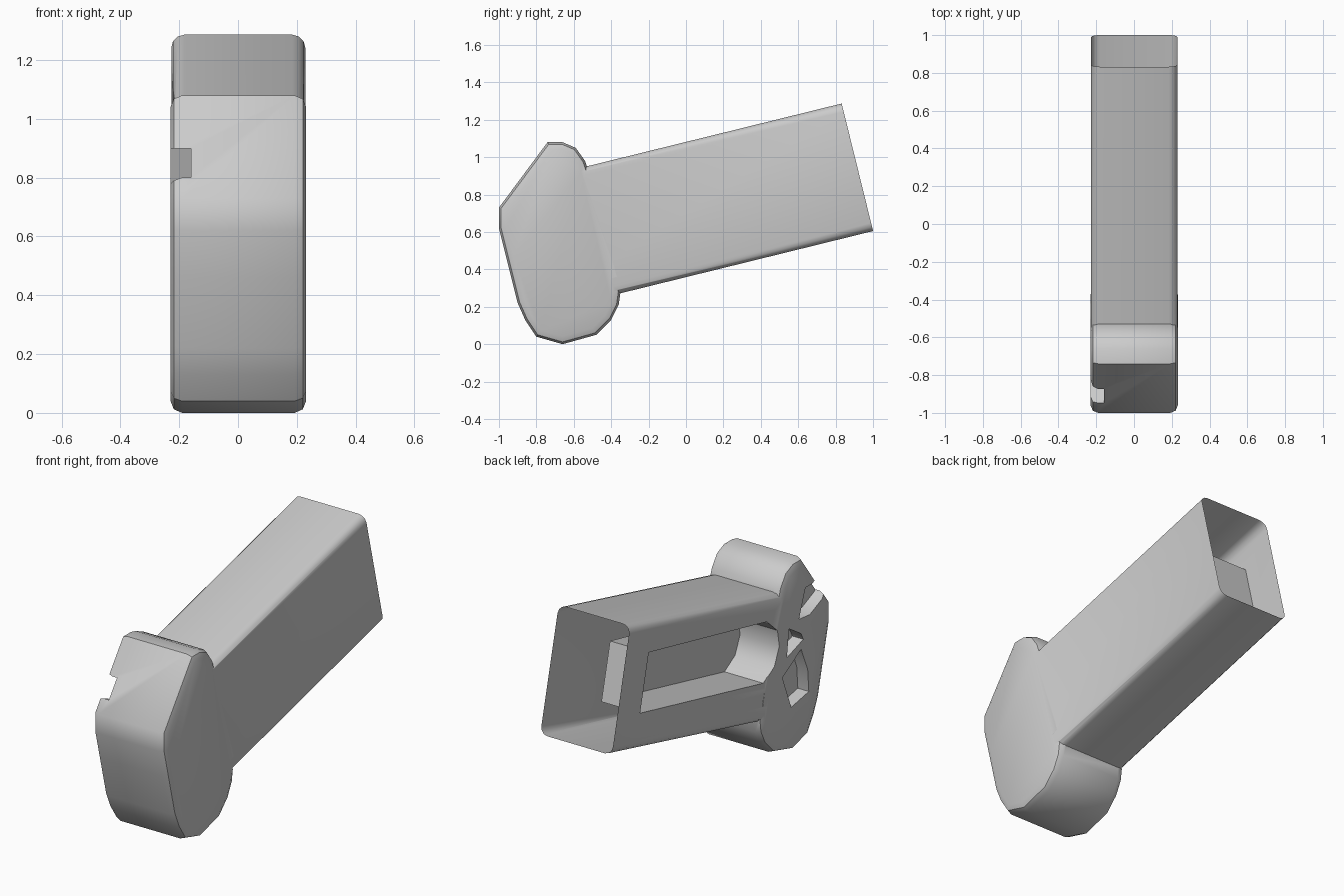
import bpy, bmesh, math
from mathutils import Vector

if "Cube" in bpy.data.objects:
    bpy.data.objects.remove(bpy.data.objects["Cube"])

# barrel axes in the (y, z) plane
TILT = math.atan2(0.335, 1.36)
C, S = math.cos(TILT), math.sin(TILT)
U_END = 1.116


def tilt(pts):
    return [(C * u - S * v, S * u + C * v) for u, v in pts]


def prism(name, pts, x0, x1, bevel=0.0, skip=(), rims=True, segments=2):
    """Extrude a (y, z) outline along x; bevel its rims or its x-running edges."""
    bm = bmesh.new()
    a = [bm.verts.new((x0, y, z)) for y, z in pts]
    b = [bm.verts.new((x1, y, z)) for y, z in pts]
    n = len(pts)
    bm.faces.new(a)
    bm.faces.new(b[::-1])
    for i in range(n):
        j = (i + 1) % n
        bm.faces.new((a[j], a[i], b[i], b[j]))
    bmesh.ops.recalc_face_normals(bm, faces=bm.faces[:])
    if bevel:
        edges = [bm.edges.get((r[i], r[(i + 1) % n]))
                 for r in (a, b) for i in range(n) if i not in skip]
        bmesh.ops.bevel(bm, geom=edges, offset=bevel, segments=segments,
                        profile=0.5, affect='EDGES', clamp_overlap=False)
    mesh = bpy.data.meshes.new(name)
    bm.to_mesh(mesh)
    bm.free()
    ob = bpy.data.objects.new(name, mesh)
    bpy.context.collection.objects.link(ob)
    return ob


def combine(target, other, operation):
    mod = target.modifiers.new(operation.lower(), 'BOOLEAN')
    mod.object = other
    mod.operation = operation
    mod.solver = 'EXACT'
    bpy.context.view_layer.objects.active = target
    bpy.ops.object.modifier_apply(modifier=mod.name)
    bpy.data.objects.remove(other, do_unlink=True)


# rounded head
head = [(-1, .73), (-.74, 1.08), (-.66, 1.08), (-.59, 1.05), (-.54, .98),
        (-.523, .93), (-.50, .86), (-.37, .36), (-.35, .28), (-.36, .21),
        (-.40, .13), (-.48, .05), (-.66, 0), (-.80, .04), (-.86, .13),
        (-.90, .22), (-.96, .46), (-1, .62)]
body = prism("hollow_body", head, -.23, .232, bevel=.04, skip=(6,))

# tilted square tube
tube = prism("tube", tilt([(-.5, .348), (U_END, .348), (U_END, 1.05), (-.5, 1.05)]),
             -.227, .229, bevel=.045, skip=(1, 3), segments=3)
combine(body, tube, 'UNION')

# long side slot and the small recesses on the left of the head
slot = tilt([(.9, .55), (.9, .88), (-.2, .91), (-.31, .85), (-.35, .76),
             (-.33, .65), (-.25, .57)])
recesses = [
    (slot, .02),
    ([(-1.02, .90), (-.76, .90), (-.70, .74), (-.80, .73), (-.94, .79)], -.16),
    ([(-.61, .72), (-.72, .65), (-.74, .61), (-.59, .56)], -.16),
    ([(-.72, .56), (-.78, .42), (-.79, .29), (-.63, .26), (-.55, .46)], -.16),
]
for pts, depth in recesses:
    combine(body, prism("recess_cutter", pts, -.4, depth), 'DIFFERENCE')

# open the far end of the tube
bm = bmesh.new()
bm.from_mesh(body.data)
axis = Vector((0, C, S))
cap = [f for f in bm.faces if f.calc_center_median().dot(axis) > U_END - .002]
bmesh.ops.delete(bm, geom=cap, context='FACES')
bm.to_mesh(body.data)
bm.free()

bpy.ops.object.select_all(action='DESELECT')
body.select_set(True)
bpy.context.view_layer.objects.active = body
bpy.ops.object.shade_smooth_by_angle(angle=math.radians(35))
